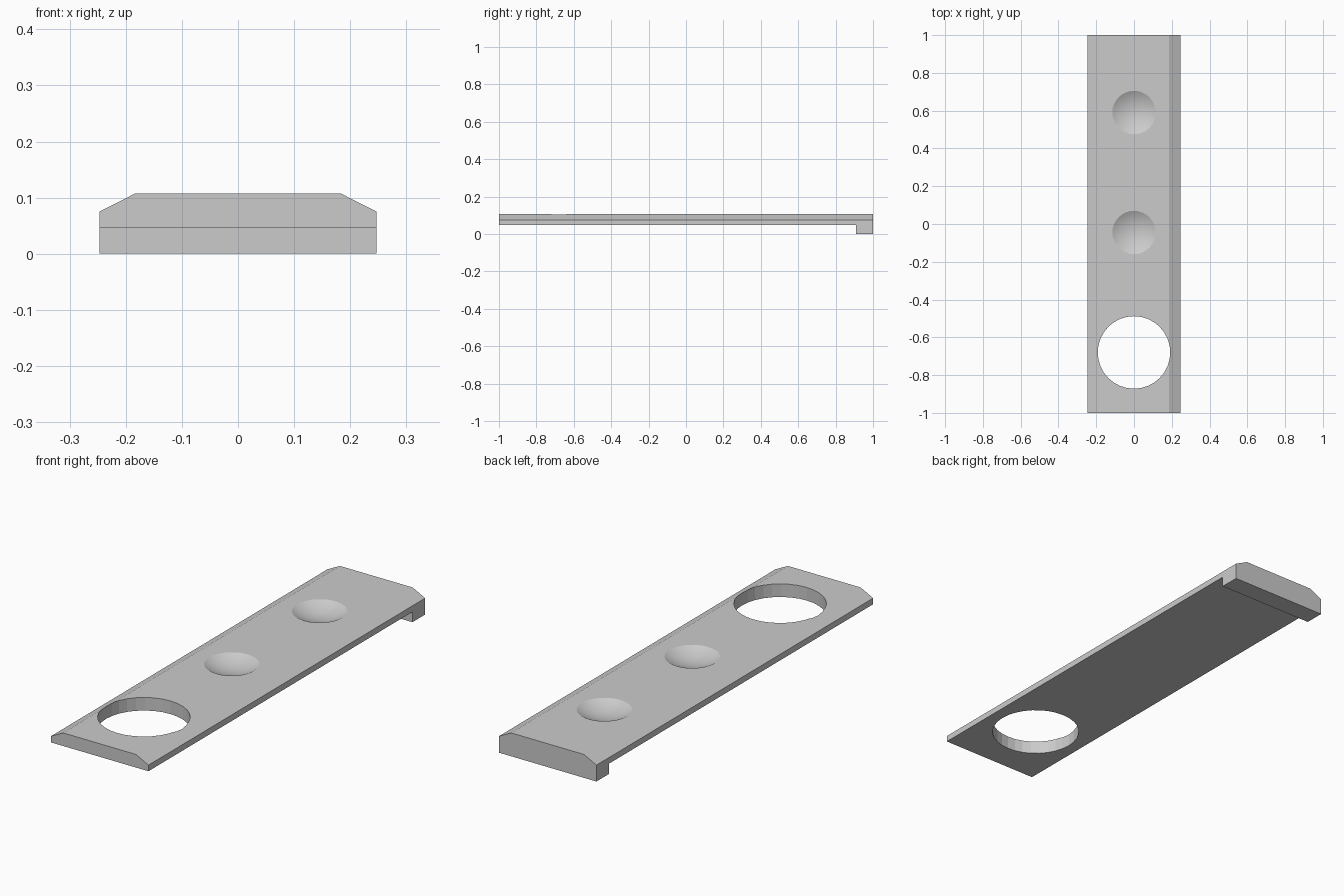
import bpy
import bmesh
import math

if "Cube" in bpy.data.objects:
    bpy.data.objects.remove(bpy.data.objects["Cube"])

TOP, UNDER = 0.107, 0.047
HALF_W, HALF_TOP = 0.247, 0.184

# Plate: bevelled cross-section extruded along y
bm = bmesh.new()
profile = [(-HALF_W, 0), (HALF_W, 0), (HALF_W, 0.075),
           (HALF_TOP, TOP), (-HALF_TOP, TOP), (-HALF_W, 0.075)]
face = bm.faces.new([bm.verts.new((x, -1, z)) for x, z in profile])
ext = bmesh.ops.extrude_face_region(bm, geom=[face])
bmesh.ops.translate(bm, vec=(0, 2, 0),
                    verts=[g for g in ext["geom"] if isinstance(g, bmesh.types.BMVert)])
bmesh.ops.recalc_face_normals(bm, faces=bm.faces)
mesh = bpy.data.meshes.new("cover_plate")
bm.to_mesh(mesh)
bm.free()
plate = bpy.data.objects.new("cover_plate", mesh)
bpy.context.collection.objects.link(plate)


def cut(name):
    """Subtract the active primitive from the plate, then discard it."""
    cutter = bpy.context.object
    cutter.name = name
    cutter.hide_render = True
    bpy.context.view_layer.update()
    mod = plate.modifiers.new(name, "BOOLEAN")
    mod.operation = "DIFFERENCE"
    mod.solver = "EXACT"
    mod.object = cutter
    bpy.context.view_layer.objects.active = plate
    bpy.ops.object.modifier_apply(modifier=name)
    bpy.data.objects.remove(cutter)


# Underside recess, leaving the end lip
bpy.ops.mesh.primitive_cube_add(size=1, location=(0, -0.096, UNDER - 0.5))
bpy.context.object.scale = (2, 2.008, 1)
cut("underside_cutter")

# Round through hole
bpy.ops.mesh.primitive_cylinder_add(vertices=32, radius=0.192, depth=1, location=(0, -0.68, 0))
cut("hole_cutter")

# Shallow spherical dimples
RIM, DEPTH = 0.115, 0.03
ball = (RIM ** 2 + DEPTH ** 2) / (2 * DEPTH)
for i, y in enumerate((-0.045, 0.59)):
    bpy.ops.mesh.primitive_uv_sphere_add(segments=32, ring_count=48, radius=ball,
                                         location=(0, y, TOP - DEPTH + ball))
    cut(f"dimple_cutter_{i}")

# Smooth the dimples while keeping the plate edges crisp
bpy.ops.object.select_all(action="DESELECT")
plate.select_set(True)
bpy.context.view_layer.objects.active = plate
bpy.ops.object.shade_smooth_by_angle(angle=math.radians(9))
